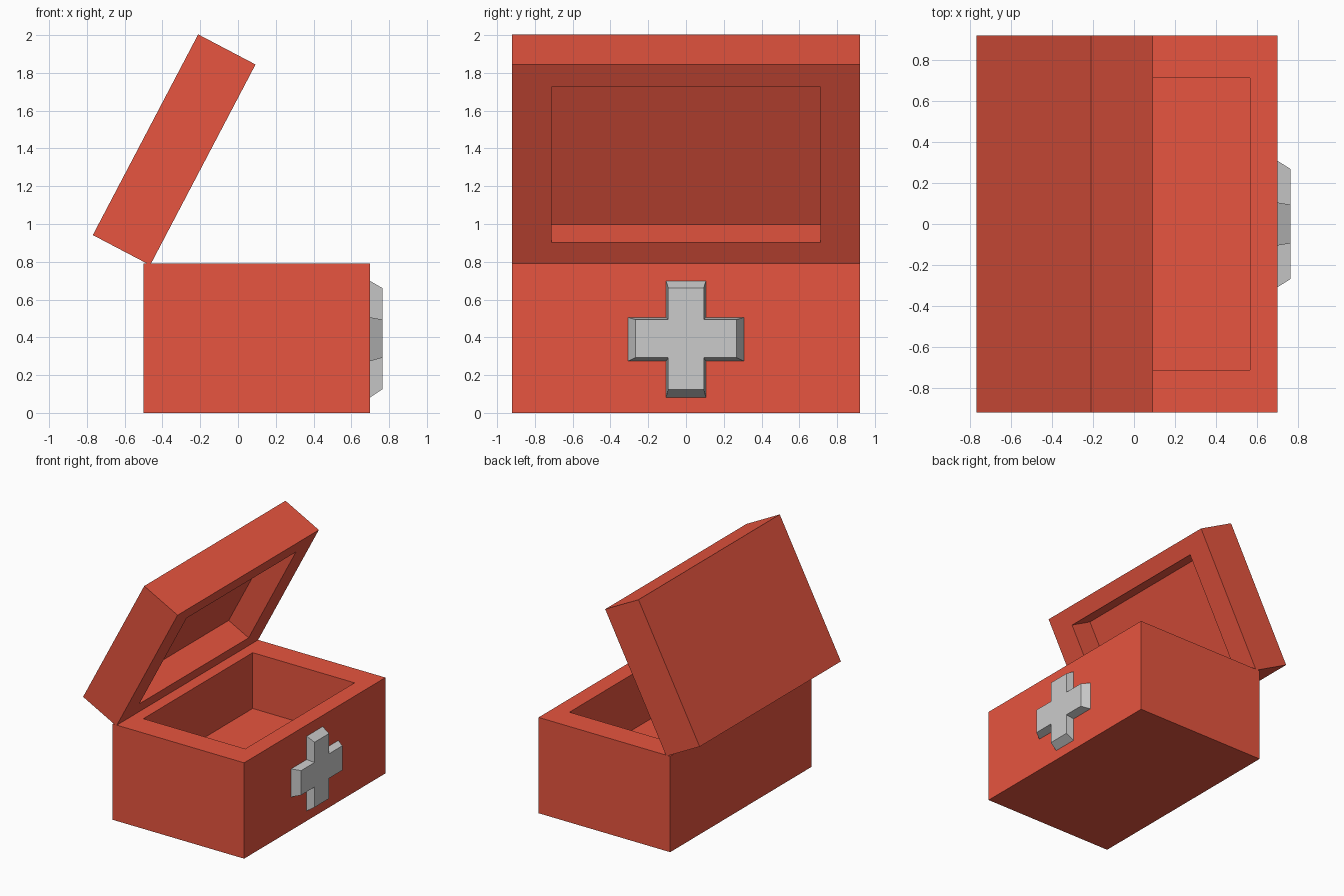
import bpy, bmesh, math
from mathutils import Matrix, Vector

if "Cube" in bpy.data.objects:
    bpy.data.objects.remove(bpy.data.objects["Cube"])

red = bpy.data.materials.new("red_paint")
red.diffuse_color = (0.8, 0.09, 0.05, 1)
red.use_nodes = True
red.node_tree.nodes["Principled BSDF"].inputs["Base Color"].default_value = red.diffuse_color


def make_object(name, bm, material=None):
    bmesh.ops.recalc_face_normals(bm, faces=bm.faces)
    mesh = bpy.data.meshes.new(name)
    bm.to_mesh(mesh)
    bm.free()
    if material:
        mesh.materials.append(material)
    obj = bpy.data.objects.new(name, mesh)
    bpy.context.collection.objects.link(obj)
    return obj


def tray(name, height, depth, length=1.2, width=1.84, opening=0.774):
    """Thick-walled open box: hinge edge at the origin, rim at z = 0, body below."""
    bm = bmesh.new()
    bmesh.ops.create_cube(bm, size=1)
    bmesh.ops.scale(bm, vec=(length, width, height), verts=bm.verts)
    bmesh.ops.translate(bm, vec=(length / 2, 0, -height / 2), verts=bm.verts)
    bm.normal_update()
    top = max(bm.faces, key=lambda f: f.normal.z)
    # flat rim
    top = bmesh.ops.extrude_discrete_faces(bm, faces=[top])["faces"][0]
    bmesh.ops.scale(bm, vec=(opening, opening, 1), verts=top.verts,
                    space=Matrix.Translation((-length / 2, 0, 0)))
    # cavity
    floor = bmesh.ops.extrude_discrete_faces(bm, faces=[top])["faces"][0]
    bmesh.ops.translate(bm, vec=(0, 0, -depth), verts=floor.verts)
    return make_object(name, bm, red)


def cross_outline(reach, half_y, half_z):
    """Twelve (y, z) points of a plus sign."""
    a, b, r = half_y, half_z, reach
    return [(r, -b), (r, b), (a, b), (a, r), (-a, r), (-a, b),
            (-r, b), (-r, -b), (-a, -b), (-a, -r), (a, -r), (a, -b)]


# box body
body = tray("box_body", height=0.79, depth=0.46)
body.location = (-0.5, 0, 0.79)

# open lid, same tray tipped back on the hinge
lid = tray("lid", height=0.343, depth=0.205)
tilt = math.radians(62.3)
along = Vector((math.cos(tilt), 0, math.sin(tilt)))
facing = Vector((math.sin(tilt), 0, -math.cos(tilt)))
turn = Matrix((along, facing.cross(along), facing)).transposed()
lid.matrix_world = Matrix.Translation((-0.465, 0, 0.782)) @ turn.to_4x4()

# raised cross with sloping sides
bm = bmesh.new()
back = [bm.verts.new((0.70, y, z + 0.39)) for y, z in cross_outline(0.308, 0.105, 0.116)]
front = [bm.verts.new((0.764, y, z + 0.393)) for y, z in cross_outline(0.268, 0.094, 0.101)]
bm.faces.new(front)
bm.faces.new(back[::-1])
for i in range(12):
    j = (i + 1) % 12
    bm.faces.new((back[i], back[j], front[j], front[i]))
make_object("cross_emblem", bm)
